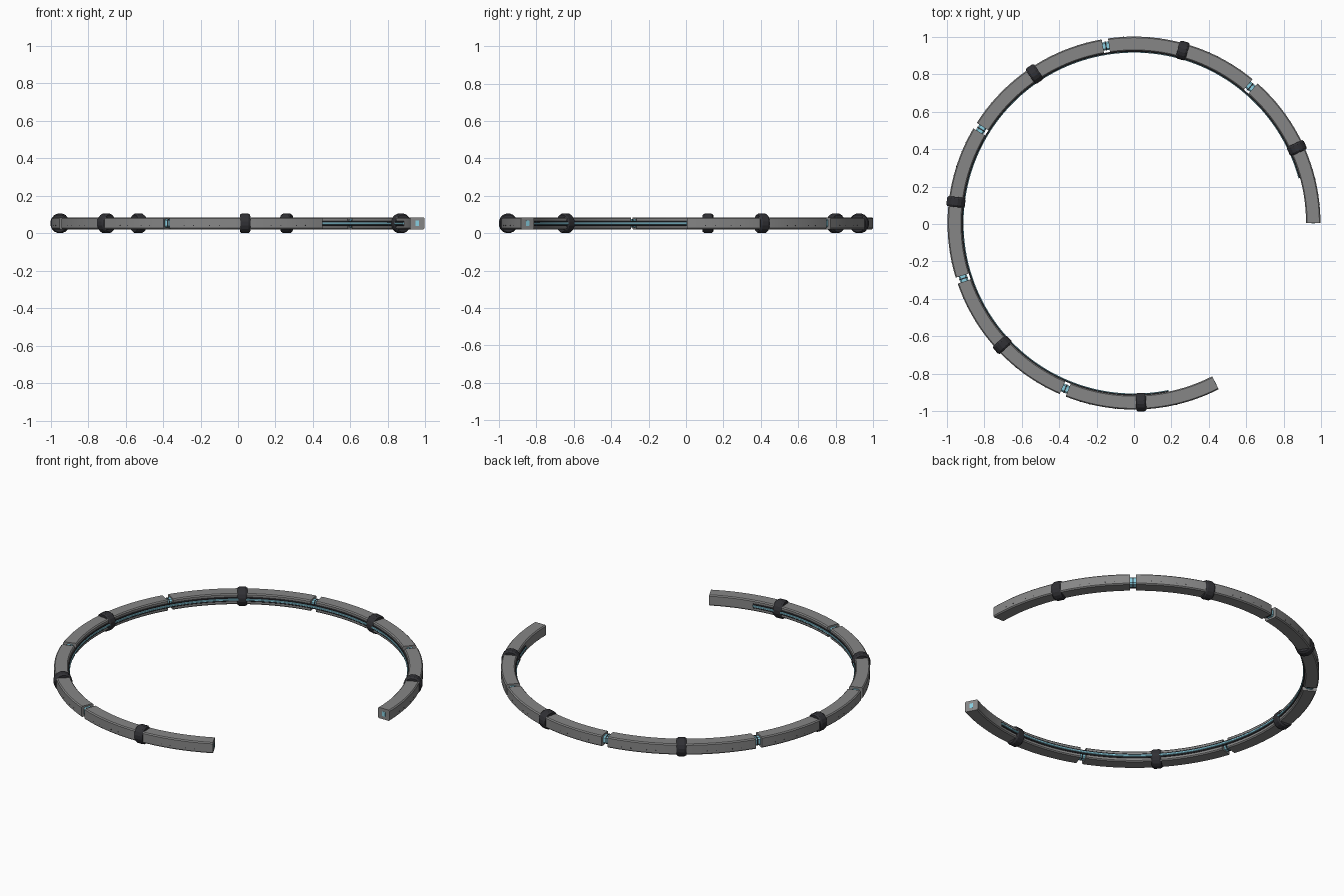
import bpy, bmesh, math
from mathutils import Vector, Matrix

if "Cube" in bpy.data.objects:
    bpy.data.objects.remove(bpy.data.objects["Cube"])

CY, CZ, R = 0.005, 0.053, 0.9565      # ring centre and mid radius
CELL, GAP, N = 49.5, 1.0, 6           # degrees per segment, half gap


def material(name, col):
    m = bpy.data.materials.new(name)
    m.diffuse_color = (*col, 1)
    m.use_nodes = True
    m.node_tree.nodes["Principled BSDF"].inputs["Base Color"].default_value = m.diffuse_color
    return m


GREY = material("casing_grey", (0.24, 0.24, 0.24))
DARK = material("clamp_dark", (0.03, 0.03, 0.035))
BLUE = material("light_blue", (0.25, 0.62, 0.75))


def finish(bm, name, mat, angle=30):
    bmesh.ops.recalc_face_normals(bm, faces=bm.faces[:])
    me = bpy.data.meshes.new(name)
    bm.to_mesh(me)
    bm.free()
    ob = bpy.data.objects.new(name, me)
    bpy.context.collection.objects.link(ob)
    me.materials.append(mat)
    bpy.ops.object.select_all(action='DESELECT')
    ob.select_set(True)
    bpy.context.view_layer.objects.active = ob
    bpy.ops.object.shade_smooth_by_angle(angle=math.radians(angle))
    return ob


def box_section(w, h, c):
    a, b = w / 2, h / 2
    return [(a, -b + c), (a, b - c), (a - c, b), (-a + c, b),
            (-a, b - c), (-a, -b + c), (-a + c, -b), (a - c, -b)]


def sweep(name, section, a0, a1, mat, r=R):
    """Sweep a (radial, z) section along an arc, capped at both ends."""
    bm = bmesh.new()
    steps = max(2, round((a1 - a0) / 2))
    rings = []
    for i in range(steps + 1):
        t = math.radians(a0 + (a1 - a0) * i / steps)
        rings.append([bm.verts.new(((r + u) * math.cos(t), CY + (r + u) * math.sin(t), CZ + v))
                      for u, v in section])
    n = len(section)
    for p, q in zip(rings, rings[1:]):
        for k in range(n):
            bm.faces.new((p[k], p[(k + 1) % n], q[(k + 1) % n], q[k]))
    bm.faces.new(rings[0])
    bm.faces.new(rings[-1])
    return finish(bm, name, mat)


def place(deg, r=R):
    """Frame on the ring: local x radial, y along the ring, z up."""
    return (Matrix.Translation((0, CY, CZ)) @ Matrix.Rotation(math.radians(deg), 4, 'Z')
            @ Matrix.Translation((r, 0, 0)))


def clamp(name, deg):
    bm = bmesh.new()
    rings = []
    sides = 16
    # rounded band around the casing
    for y, rad in [(-0.027, 0.039), (-0.027, 0.046), (-0.017, 0.0525),
                   (0.017, 0.0525), (0.027, 0.046), (0.027, 0.039)]:
        rings.append([bm.verts.new((0.96 * rad * math.cos(2 * math.pi * (k + .5) / sides), y,
                                    1.015 * rad * math.sin(2 * math.pi * (k + .5) / sides)))
                      for k in range(sides)])
    for p, q in zip(rings, rings[1:]):
        for k in range(sides):
            bm.faces.new((p[k], p[(k + 1) % sides], q[(k + 1) % sides], q[k]))
    bm.faces.new(rings[0])
    bm.faces.new(rings[-1])
    bm.transform(place(deg))
    finish(bm, name, DARK, 20)


def studs(name, mid):
    bm = bmesh.new()
    # small fasteners low on the outer wall
    for off in (-19, -16, -11, -8, 8, 11, 16, 19):
        m = place(mid + off, R + 0.0385) @ Matrix.Translation((0, 0, -0.012)) \
            @ Matrix.Rotation(math.pi / 2, 4, 'Y')
        bmesh.ops.create_cone(bm, cap_ends=True, segments=8, radius1=0.003,
                              radius2=0.003, depth=0.002, matrix=m)
    finish(bm, name, DARK)


# casing segments, clamps and fasteners
for i in range(N):
    a0 = i * CELL + (GAP if i else 0)
    a1 = (i + 1) * CELL - (GAP if i < N - 1 else 0)
    sweep(f"casing_segment_{i + 1}", box_section(0.077, 0.064, 0.006), a0, a1, GREY)
    clamp(f"clamp_{i + 1}", (i + 0.5) * CELL)
    studs(f"fasteners_{i + 1}", (i + 0.5) * CELL)

# blue connectors bridging the joints, each with a dark collar
for i in range(1, N):
    a = i * CELL
    sweep(f"joint_connector_{i}", box_section(0.044, 0.044, 0.008), a - 1.6, a + 1.6, BLUE)
    sweep(f"joint_collar_{i}", box_section(0.047, 0.047, 0.009), a - 0.2, a + 0.2, DARK)

# contact plates at the two open ends
for tag, a in (("start", 0), ("end", N * CELL)):
    sweep(f"contact_plate_{tag}", box_section(0.02, 0.028, 0.002), a - 0.08, a + 0.08, BLUE)

# light strip on its rail along the inner wall
sweep("strip_rail", box_section(0.008, 0.026, 0.002), 15.3, 281.5, DARK, 0.9175)
sweep("light_strip", box_section(0.008, 0.011, 0.002), 15.2, 281.6, BLUE, 0.9135)
